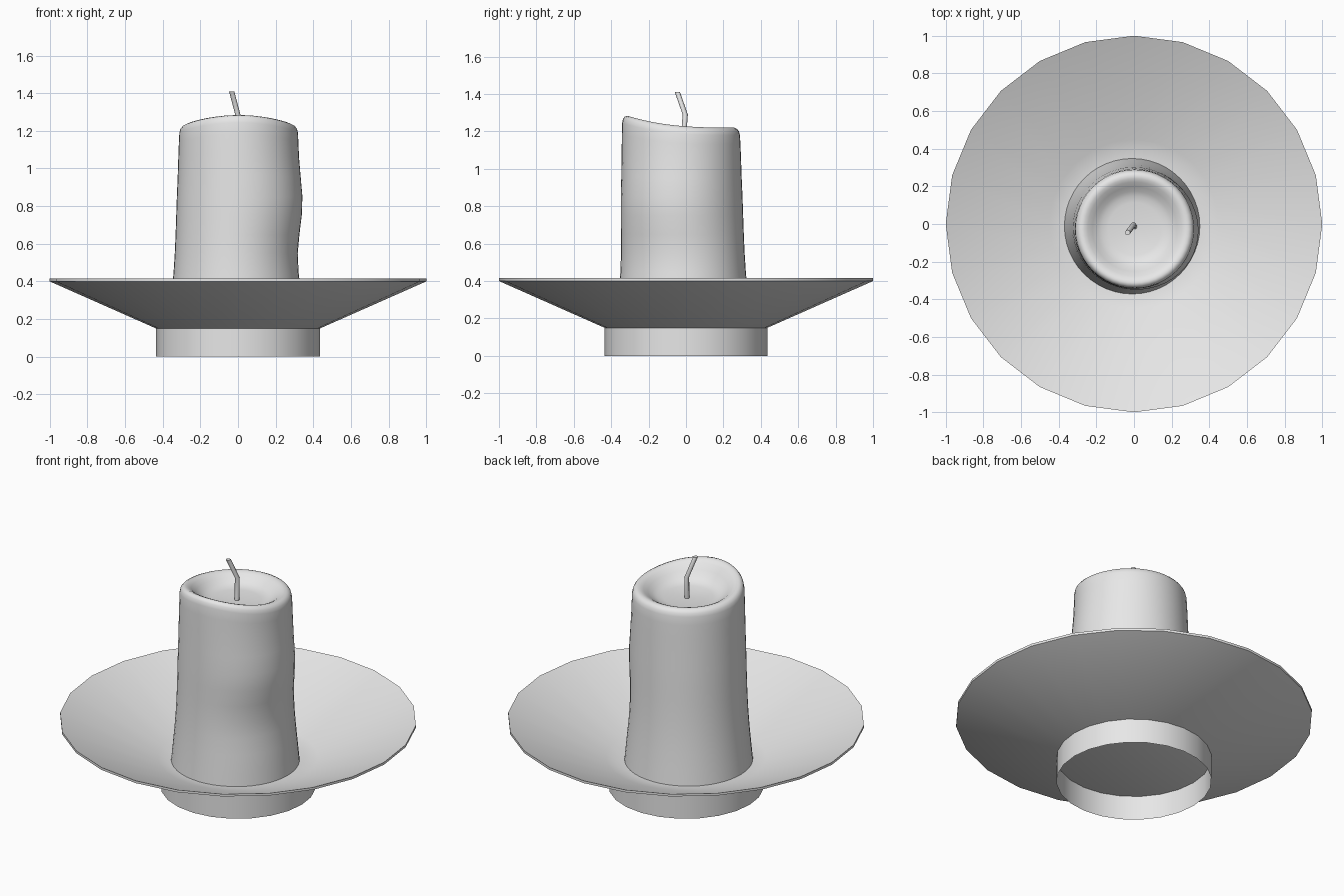
import bpy, bmesh, math
from mathutils import Vector

cube = bpy.data.objects.get("Cube")
if cube:
    bpy.data.objects.remove(cube, do_unlink=True)

grey = bpy.data.materials.new("plain_grey")
grey.use_nodes = True
colour = (0.8, 0.8, 0.8, 1)
grey.diffuse_color = colour
grey.node_tree.nodes["Principled BSDF"].inputs["Base Color"].default_value = colour


def finish(name, bm, angle):
    """Turn a bmesh into a shaded object."""
    mesh = bpy.data.meshes.new(name)
    bm.to_mesh(mesh)
    bm.free()
    obj = bpy.data.objects.new(name, mesh)
    bpy.context.collection.objects.link(obj)
    mesh.materials.append(grey)
    bpy.ops.object.select_all(action='DESELECT')
    obj.select_set(True)
    bpy.context.view_layer.objects.active = obj
    bpy.ops.object.shade_smooth_by_angle(angle=math.radians(angle))
    return obj


def lathe(name, profile, sides, angle=30, shape=None):
    """Revolve (radius, z) points, listed upward on the outside; radius 0 closes to a point."""
    bm = bmesh.new()
    rings = []
    for r, z in profile:
        count = 1 if r == 0 else sides
        ring = []
        for i in range(count):
            a = math.tau * i / sides
            p = Vector((r * math.cos(a), r * math.sin(a), z))
            ring.append(bm.verts.new(shape(p) if shape else p))
        rings.append(ring)
    for low, high in zip(rings, rings[1:]):
        for i in range(sides):
            j = (i + 1) % sides
            if len(low) == 1:
                bm.faces.new((low[0], high[j], high[i]))
            elif len(high) == 1:
                bm.faces.new((low[i], low[j], high[0]))
            else:
                bm.faces.new((low[i], low[j], high[j], high[i]))
    return finish(name, bm, angle)


# Saucer and its open foot ring
lathe("saucer", [(0, 0.15), (0.435, 0.15), (1, 0.40), (1, 0.415),
                 (0.45, 0.18), (0.36, 0.165), (0, 0.165)], 24)
lathe("foot_ring", [(0.435, 0), (0.435, 0.15)], 24)


def melt(p):
    """Lean, bulge and tilt the wax so that it looks melted."""
    x, y, z = p
    r = math.hypot(x, y)
    t = min(max((z - 0.165) / 1.05, 0), 1)
    a = math.atan2(y, x)
    # soft bulge above a dent on the left side
    side = max(0, math.cos(a + 0.35)) ** 2 * min(1, r / 0.3)
    bump = 0.022 * math.exp(-((z - 0.83) / 0.17) ** 2)
    dent = -0.012 * math.exp(-((z - 0.52) / 0.14) ** 2)
    k = 1 + side * (bump + dent) / max(r, 0.1)
    # raised front lip
    lip = 0.075 * ((1 - max(-1, min(1, y / 0.32))) / 2) ** 3
    top = max(0, (z - 0.9) / 0.32) * min(1, max(0, (r - 0.12) / 0.13))
    return Vector((x * k - 0.01 + 0.014 * t, y * k - 0.012 - 0.015 * t, z + lip * min(1, top)))


# Candle body with a hollow top
wall = [(0.36, 0.165), (0.352, 0.25), (0.343, 0.35), (0.336, 0.45), (0.331, 0.55),
        (0.328, 0.65), (0.326, 0.75), (0.324, 0.85), (0.321, 0.95), (0.319, 1.05),
        (0.317, 1.13)]
lip = [(0.315, 1.18), (0.31, 1.2), (0.3, 1.213), (0.285, 1.22), (0.268, 1.218),
       (0.25, 1.21), (0.225, 1.193), (0.2, 1.176), (0.175, 1.165), (0.14, 1.16), (0, 1.158)]
lathe("candle", [(0, 0.165)] + wall + lip, 48, 40, melt)

# Bent wick
path = [Vector((0.003, -0.015, 1.15)), Vector((-0.002, -0.004, 1.29)), Vector((-0.034, -0.046, 1.41))]
bm = bmesh.new()
rings = []
for c in path:
    ring = []
    for i in range(8):
        a = math.tau * i / 8
        ring.append(bm.verts.new(c + 0.014 * Vector((math.cos(a), math.sin(a), 0))))
    rings.append(ring)
for low, high in zip(rings, rings[1:]):
    for i in range(8):
        j = (i + 1) % 8
        bm.faces.new((low[i], low[j], high[j], high[i]))
bm.faces.new(rings[-1])
bm.faces.new(rings[0][::-1])
finish("wick", bm, 50)
